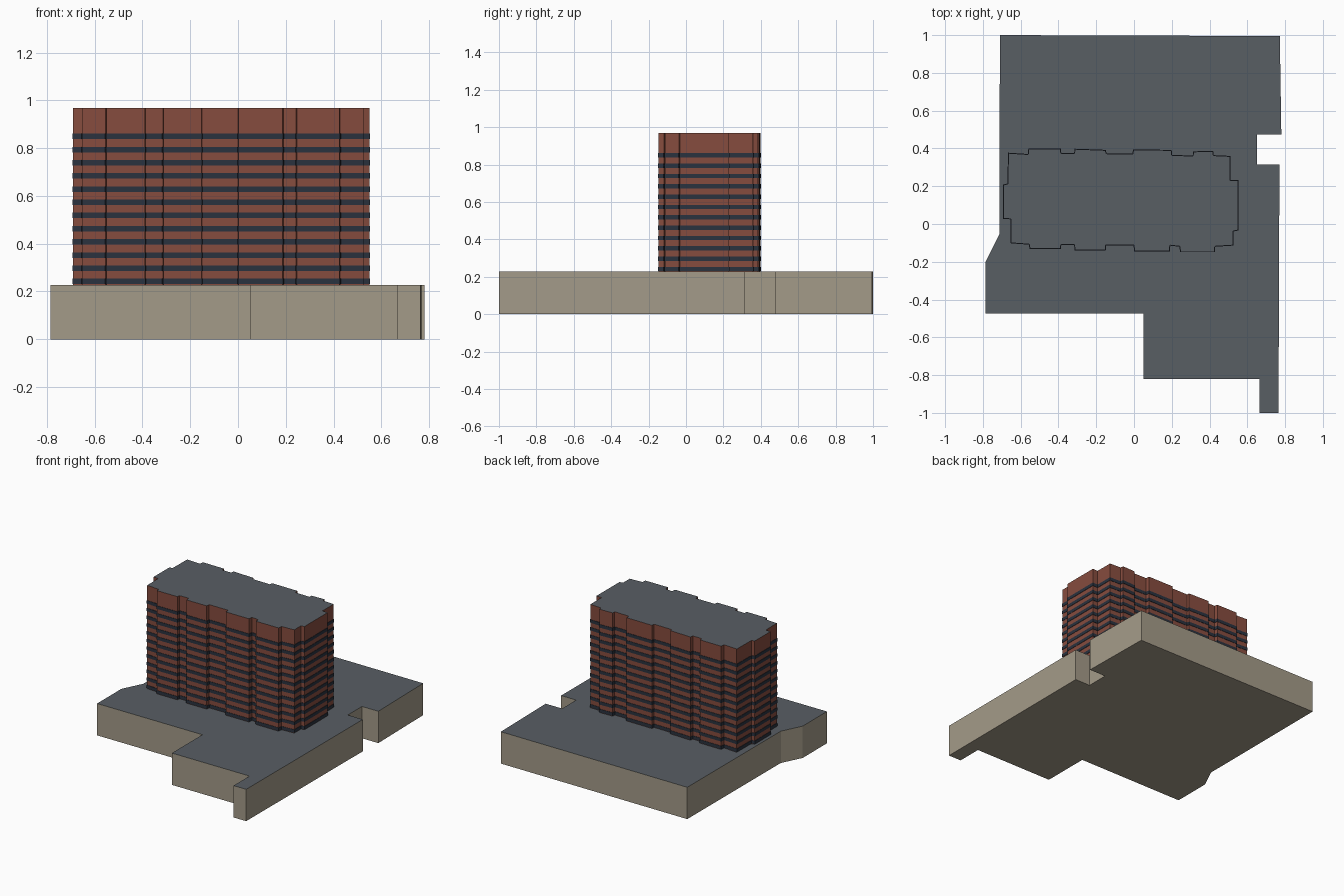
import bpy
from mathutils import Vector

if "Cube" in bpy.data.objects:
    bpy.data.objects.remove(bpy.data.objects["Cube"])


def material(name, r, g, b):
    lin = [((c / 255 + 0.055) / 1.055) ** 2.4 for c in (r, g, b)]
    m = bpy.data.materials.new(name)
    m.diffuse_color = (*lin, 1)
    m.use_nodes = True
    m.node_tree.nodes["Principled BSDF"].inputs["Base Color"].default_value = m.diffuse_color
    return m


stone = material("podium stone", 164, 155, 137)
roof = material("roof grey", 88, 94, 100)
brick = material("red brick", 134, 76, 62)
glass = material("dark window glass", 42, 50, 62)


def offset(outline, d):
    """Move every edge of a counter-clockwise outline outwards by d."""
    pts = [Vector(p) for p in outline]
    out = []
    for i, p in enumerate(pts):
        a = (p - pts[i - 1]).normalized()
        b = (pts[(i + 1) % len(pts)] - p).normalized()
        na, nb = Vector((a.y, -a.x)), Vector((b.y, -b.x))
        out.append(p + (na + nb) * d / (1 + na.dot(nb)))
    return out


def stack(name, outline, levels, mats):
    """Loft rings of one outline; levels are (z, outset, material of the faces above)."""
    n = len(outline)
    verts, faces, slots = [], [], []
    for z, d, _ in levels:
        verts += [(p[0], p[1], z) for p in offset(outline, d)]
    for k in range(len(levels) - 1):
        for i in range(n):
            j = (i + 1) % n
            faces.append((k * n + i, k * n + j, (k + 1) * n + j, (k + 1) * n + i))
            slots.append(levels[k][2])
    faces.append(tuple(reversed(range(n))))
    slots.append(0)
    faces.append(tuple(range(len(verts) - n, len(verts))))
    slots.append(levels[-1][2])
    mesh = bpy.data.meshes.new(name)
    mesh.from_pydata(verts, [], faces)
    for m in mats:
        mesh.materials.append(m)
    mesh.polygons.foreach_set("material_index", slots)
    mesh.update()
    obj = bpy.data.objects.new(name, mesh)
    bpy.context.collection.objects.link(obj)
    return obj


# Podium: low wide block with notches and a chamfered corner
podium = [(-0.785, -0.475), (0.05, -0.475), (0.05, -0.82), (0.665, -0.82),
          (0.665, -1), (0.765, -1), (0.77, 0.315), (0.65, 0.315),
          (0.65, 0.475), (0.78, 0.475), (0.772, 0.995), (-0.71, 1),
          (-0.713, -0.055), (-0.785, -0.2)]
stack("podium", podium, [(0, 0, 0), (0.228, 0, 1)], [stone, roof])

# Tower: stepped bays along all four sides
tower = [(-0.65, -0.1), (-0.555, -0.107), (-0.55, -0.13), (-0.39, -0.13),
         (-0.387, -0.108), (-0.315, -0.108), (-0.312, -0.137), (-0.152, -0.137),
         (-0.15, -0.112), (0, -0.112), (0.003, -0.142), (0.187, -0.142),
         (0.19, -0.112), (0.243, -0.118), (0.246, -0.147), (0.425, -0.147),
         (0.428, -0.118), (0.525, -0.112), (0.525, -0.037), (0.55, -0.032),
         (0.55, 0.23), (0.508, 0.23), (0.508, 0.358), (0.42, 0.362),
         (0.417, 0.385), (0.315, 0.382), (0.313, 0.36), (0.2, 0.363),
         (0.197, 0.39), (-0.003, 0.392), (-0.006, 0.37), (-0.148, 0.372),
         (-0.151, 0.39), (-0.312, 0.396), (-0.315, 0.373), (-0.387, 0.373),
         (-0.39, 0.396), (-0.557, 0.398), (-0.56, 0.368), (-0.665, 0.375),
         (-0.667, 0.212), (-0.69, 0.207), (-0.69, 0.03), (-0.652, 0.027)]
pitch, band, lip = 0.0552, 0.023, 0.0025
levels = [(0.003, 0, 0)]
for i in range(16):
    z = 0.838 - (15 - i) * pitch          # underside of this floor's window band
    levels += [(z, 0, 1), (z, lip, 1), (z + band, lip, 1), (z + band, 0, 0)]
levels.append((0.968, 0, 2))
stack("tower", tower, levels, [brick, glass, roof])
